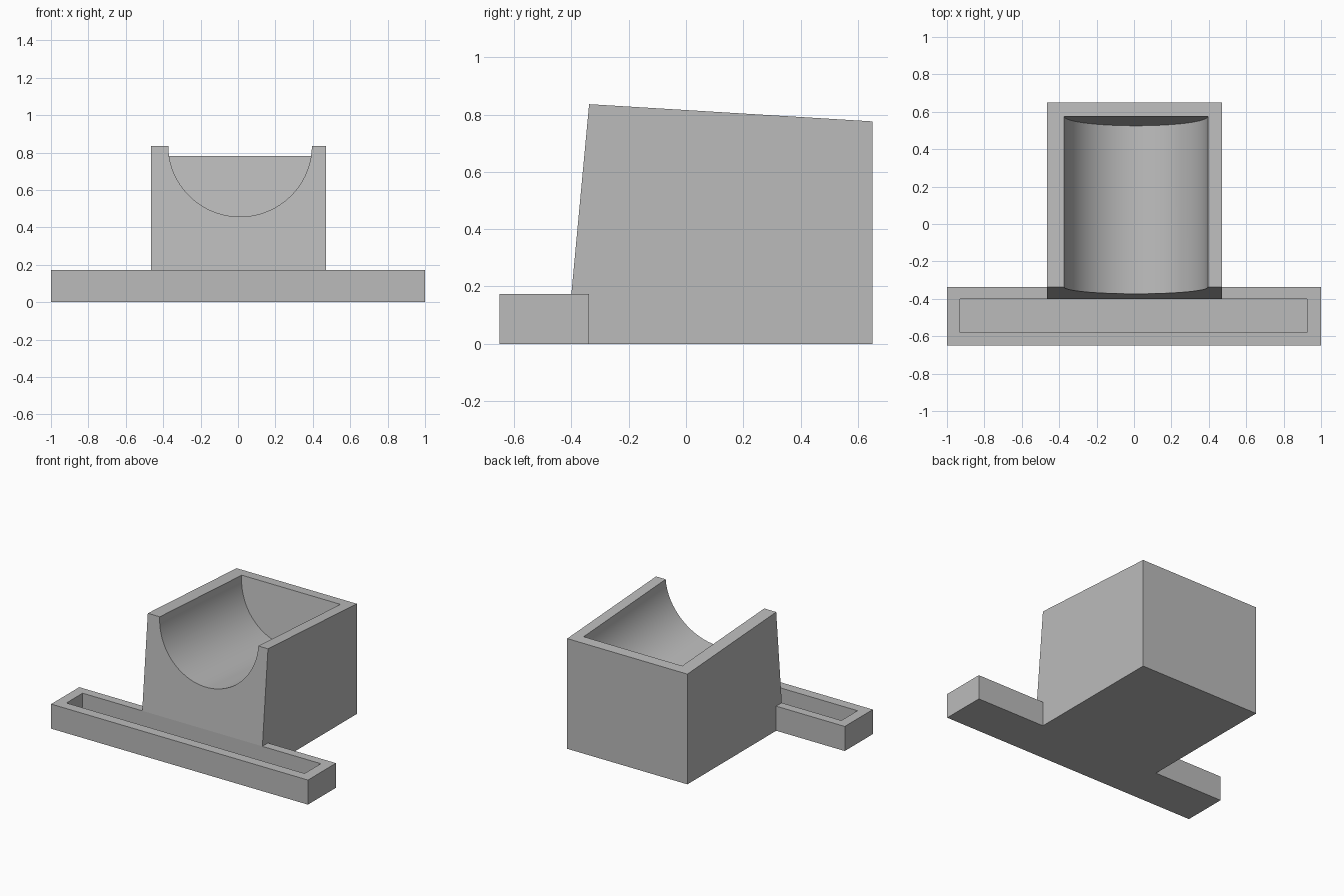
import bpy, bmesh, math

if "Cube" in bpy.data.objects:
    bpy.data.objects.remove(bpy.data.objects["Cube"])

grey = bpy.data.materials.new("plain grey")
grey.use_nodes = True
grey.diffuse_color = (0.5, 0.5, 0.5, 1)
grey.node_tree.nodes["Principled BSDF"].inputs["Base Color"].default_value = grey.diffuse_color


def loft(name, start, end):
    """Solid between two matching outlines."""
    bm = bmesh.new()
    a = [bm.verts.new(p) for p in start]
    b = [bm.verts.new(p) for p in end]
    bm.faces.new(a)
    bm.faces.new(b[::-1])
    for i in range(len(a)):
        j = (i + 1) % len(a)
        bm.faces.new((a[j], a[i], b[i], b[j]))
    bmesh.ops.recalc_face_normals(bm, faces=bm.faces)
    mesh = bpy.data.meshes.new(name)
    bm.to_mesh(mesh)
    bm.free()
    mesh.materials.append(grey)
    obj = bpy.data.objects.new(name, mesh)
    bpy.context.collection.objects.link(obj)
    return obj


def box(name, x, y, z):
    ring = [(x[0], y[0]), (x[1], y[0]), (x[1], y[1]), (x[0], y[1])]
    return loft(name, [(*p, z[0]) for p in ring], [(*p, z[1]) for p in ring])


def cut(target, cutter):
    """Subtract the cutter, apply the result and discard the cutter."""
    mod = target.modifiers.new("cut", "BOOLEAN")
    mod.operation = "DIFFERENCE"
    mod.solver = "EXACT"
    mod.object = cutter
    bpy.ops.object.select_all(action="DESELECT")
    bpy.context.view_layer.objects.active = target
    target.select_set(True)
    bpy.ops.object.modifier_apply(modifier=mod.name)
    bpy.data.objects.remove(cutter)


# Long tray bar with a shallow slot
bar_top, bar_back = 0.173, -0.338
tray = box("front_tray", (-1, 1), (-0.65, bar_back), (0, bar_top))
cut(tray, box("slot_cutter", (-0.93, 0.925), (-0.58, -0.4), (0.067, 0.3)))

# Cradle block with leaning front and sloping top
profile = [(bar_back, 0), (bar_back, bar_top), (-0.4, bar_top),
           (bar_back, 0.836), (0.65, 0.776), (0.65, 0)]
cradle = loft("cradle_block", [(-0.466, y, z) for y, z in profile],
              [(0.47, y, z) for y, z in profile])

# Round trough, parallel to the sloping top, with a leaning end wall
radius, slope, lean, segments = 0.384, -0.061, 0.13, 64


def trough_section(y, lean):
    """U outline: half circle below, straight sides above the rim."""
    center_z = 0.839 + slope * (y - bar_back)
    flat = [(-radius, 0.2)]
    for i in range(segments + 1):
        a = math.pi * (1 + i / segments)
        flat.append((radius * math.cos(a), radius * math.sin(a)))
    flat.append((radius, 0.2))
    return [(0.011 + u, y + lean * v, center_z + v + slope * lean * v) for u, v in flat]


cut(cradle, loft("trough_cutter", trough_section(-0.7, 0), trough_section(0.575, lean)))
bpy.ops.object.shade_smooth_by_angle(angle=math.radians(30))
